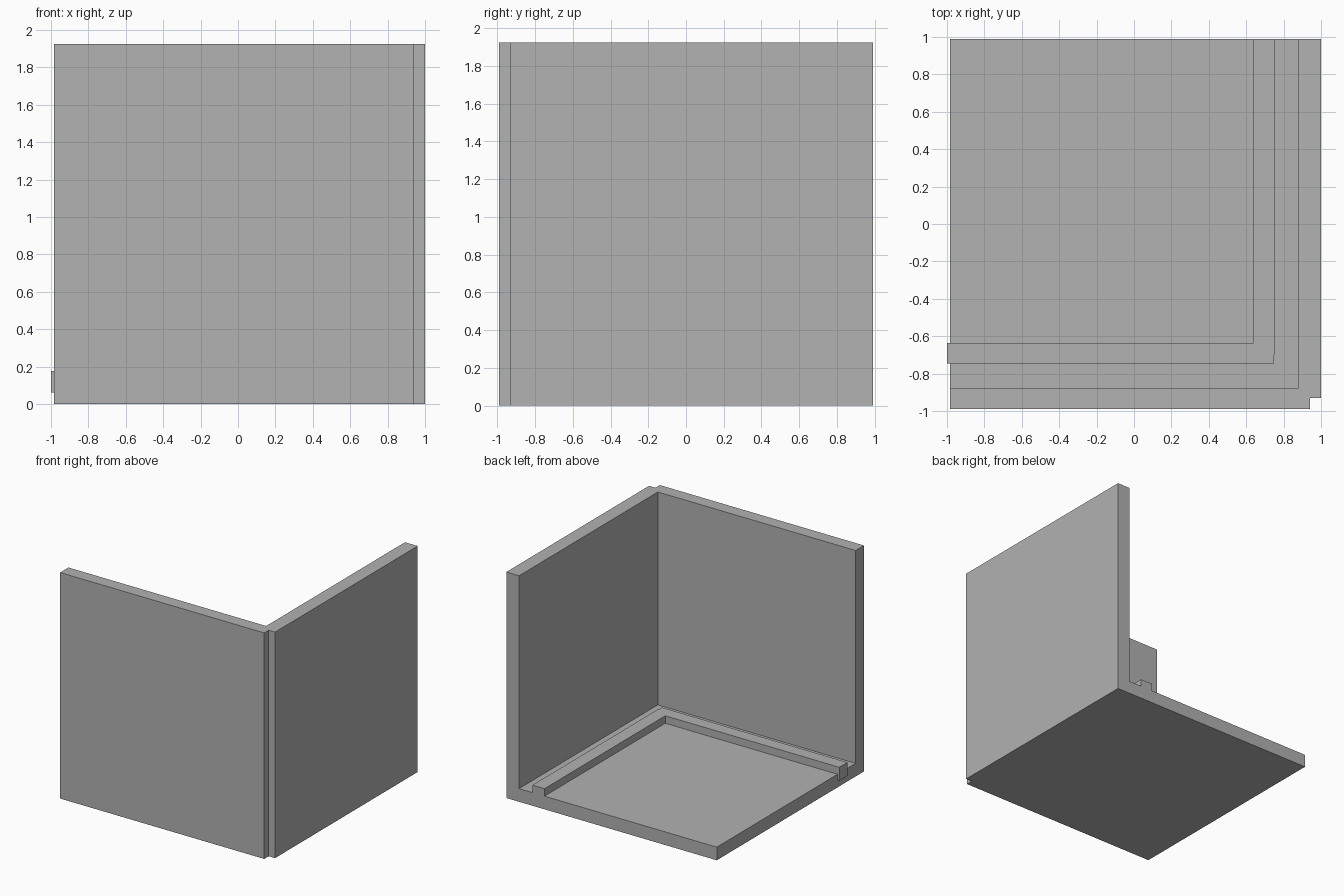
import bpy
import bmesh

cube = bpy.data.objects.get("Cube")
if cube:
    bpy.data.objects.remove(cube, do_unlink=True)

grey = bpy.data.materials.new("plain_grey")
grey.use_nodes = True
colour = (0.445, 0.445, 0.445, 1)
grey.diffuse_color = colour
grey.node_tree.nodes["Principled BSDF"].inputs["Base Color"].default_value = colour


def prism(name, outline, z0, z1):
    """Extrude a flat outline from z0 up to z1."""
    bm = bmesh.new()
    face = bm.faces.new([bm.verts.new((x, y, z0)) for x, y in outline])
    up = bmesh.ops.extrude_face_region(bm, geom=[face])["geom"]
    verts = [v for v in up if isinstance(v, bmesh.types.BMVert)]
    bmesh.ops.translate(bm, verts=verts, vec=(0, 0, z1 - z0))
    bmesh.ops.recalc_face_normals(bm, faces=bm.faces)
    mesh = bpy.data.meshes.new(name)
    bm.to_mesh(mesh)
    bm.free()
    mesh.materials.append(grey)
    obj = bpy.data.objects.new(name, mesh)
    bpy.context.collection.objects.link(obj)
    return obj


def box(name, x0, x1, y0, y1, z0, z1):
    return prism(name, [(x0, y0), (x1, y0), (x1, y1), (x0, y1)], z0, z1)


def combine(target, other, operation):
    """Apply a boolean and discard the second solid."""
    mod = target.modifiers.new(operation.lower(), "BOOLEAN")
    mod.operation = operation
    mod.solver = "EXACT"
    mod.object = other
    bpy.context.view_layer.objects.active = target
    bpy.ops.object.modifier_apply(modifier=mod.name)
    bpy.data.objects.remove(other, do_unlink=True)


left, right, front, back = 1.0, -0.983, -0.99, 0.99
height, floor, rail_top = 1.925, 0.112, 0.176
notch = 0.06

# Solid block with a square notch down the outer corner
body = prism("walls_and_floor", [
    (right, front), (left - notch, front), (left - notch, front + notch),
    (left, front + notch), (left, back), (right, back)], 0, height)

# Hollow it, leaving the floor and two walls
combine(body, box("room_cutter", -2, 0.88, -0.878, 2, floor, 3), "DIFFERENCE")

# Raised rails parallel to the walls; the front one pokes out at the side
front_rail = box("floor_rails", -1.0, 0.748, -0.745, -0.635, 0.062, rail_top)
side_rail = box("side_rail", 0.64, 0.754, -0.70, back, 0.062, rail_top)
combine(front_rail, side_rail, "UNION")
combine(body, front_rail, "UNION")
